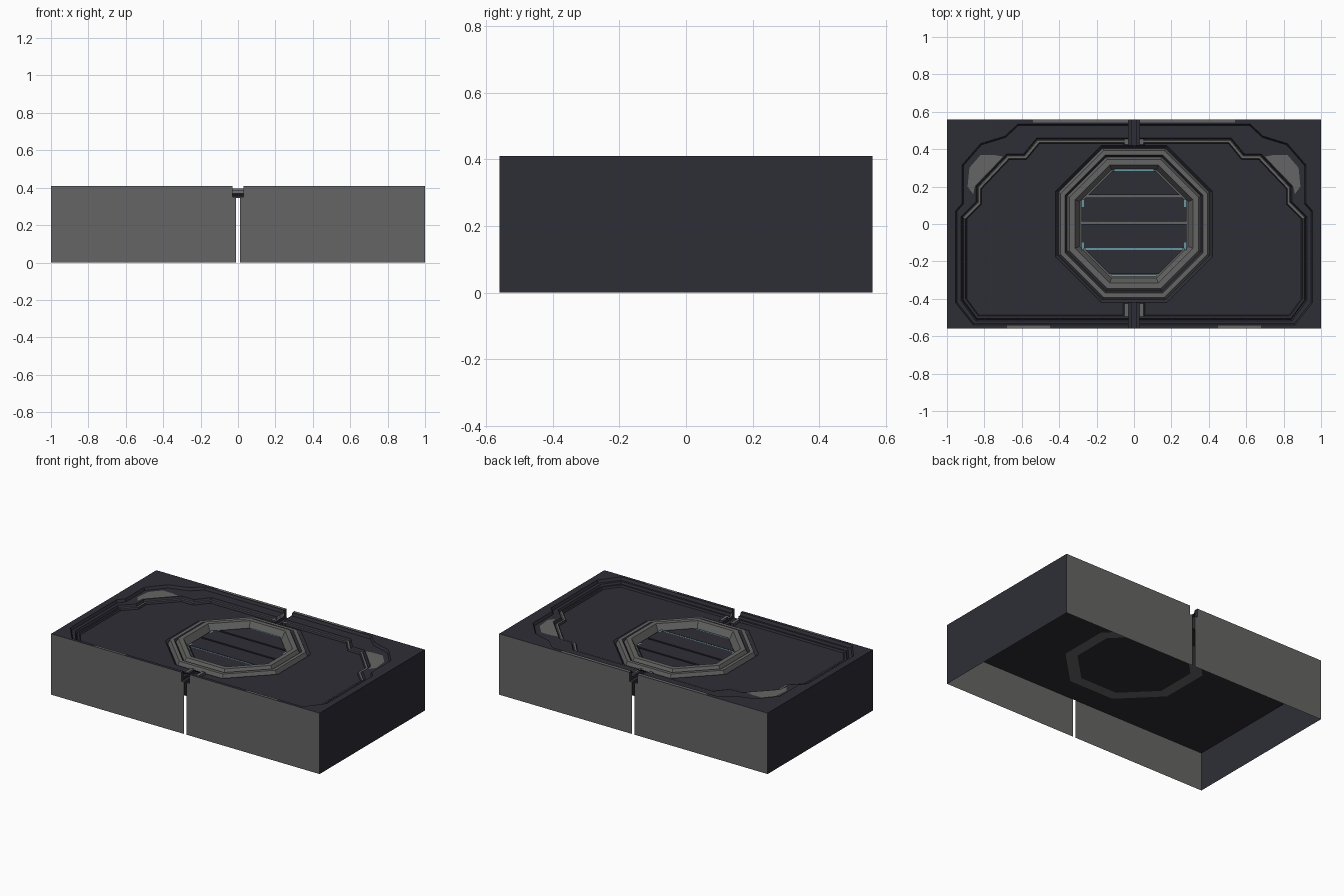
import bpy, math
from mathutils import Vector

if "Cube" in bpy.data.objects:
    bpy.data.objects.remove(bpy.data.objects["Cube"])

def mat(name, c):
    m = bpy.data.materials.new(name)
    m.diffuse_color = (*c, 1)
    m.use_nodes = True
    m.node_tree.nodes["Principled BSDF"].inputs["Base Color"].default_value = m.diffuse_color
    return m

MATS = [mat("dark slate", (0.027, 0.027, 0.037)),
        mat("grey metal", (0.130, 0.130, 0.128)),
        mat("teal light", (0.13, 0.32, 0.38))]
DARK, GREY, TEAL = 0, 1, 2
TOP, SHELF, PANEL, FLOOR = 0.41, 0.392, 0.37, 0.26
GX, SLIT = 0.03, 0.01          # half widths of centre channel and wall slit

def make(name, faces, mirror=False, down=False):
    """faces: list of (points, material index); horizontal normals are kept as given"""
    verts, polys = [], []
    for pts, _ in faces:
        polys.append(list(range(len(verts), len(verts) + len(pts))))
        verts += [tuple(p) for p in pts]
    me = bpy.data.meshes.new(name)
    me.from_pydata(verts, [], polys)
    for m in MATS:
        me.materials.append(m)
    for p, (_, mi) in zip(me.polygons, faces):
        p.material_index = mi
        nz = p.normal.z
        if (nz < -1e-4 and not down) or (nz > 1e-4 and down):
            p.flip()
    me.update()
    ob = bpy.data.objects.new(name, me)
    bpy.context.collection.objects.link(ob)
    if mirror:
        md = ob.modifiers.new("mirror", 'MIRROR')
        md.use_mirror_merge = False
    return ob

def at(pts, z):
    return [(x, y, z) for x, y in pts]

def rect(x0, y0, x1, y1, z):
    return at([(x0, y0), (x1, y0), (x1, y1), (x0, y1)], z)

def offset(pts, d):
    """mitred inward offset of an open counter-clockwise outline"""
    vs = [Vector(p) for p in pts]
    nrm = []
    for a, b in zip(vs, vs[1:]):
        t = (b - a).normalized()
        nrm.append(Vector((-t.y, t.x)))
    out = []
    for i, v in enumerate(vs):
        n0, n1 = nrm[max(i - 1, 0)], nrm[min(i, len(nrm) - 1)]
        out.append(tuple(v + (n0 + n1) * d / (1 + n0.dot(n1))))
    return out

def strip(a, za, b, zb, rule):
    return [([(*a[i], za), (*a[i + 1], za), (*b[i + 1], zb), (*b[i], zb)],
             rule((a[i][1] + a[i + 1][1]) / 2)) for i in range(len(a) - 1)]

def octagon(r):
    R = r / math.cos(math.pi / 8)
    return [(R * math.cos(math.pi / 8 + k * math.pi / 4),
             R * math.sin(math.pi / 8 + k * math.pi / 4)) for k in range(8)]

# outer and inner outlines of the right half of the deck
outer = [(GX, -.54), (.86, -.54), (.955, -.42), (.955, .07), (.92, .11),
         (.92, .315), (.82, .43), (.69, .47), (.62, .535), (GX, .535)]
inner = [(GX, -.518), (.845, -.518), (.925, -.41), (.925, .04), (.845, .12),
         (.845, .20), (.68, .375), (.59, .375), (.52, .46), (GX, .46)]
dark = lambda y: DARK
trim = lambda y: GREY if y > 0.05 else DARK

# outer walls, split by the centre slit
walls = []
for s in (-1, 1):
    y = .56 * s
    w = [(SLIT, y, 0), (1, y, 0), (1, y, TOP), (GX, y, TOP), (GX, y, .35), (SLIT, y, .35)]
    walls.append((w if s < 0 else w[::-1], GREY))
walls.append(([(1, -.56, 0), (1, .56, 0), (1, .56, TOP), (1, -.56, TOP)], DARK))
make("outer_walls", walls, mirror=True)

# flat rim around the deck
rim = [(GX, -.56), (1, -.56), (1, .56), (GX, .56)]
make("rim", [(at(rim + outer[::-1], TOP), DARK)], mirror=True)

# shelf one step down, with its bevel
o2 = offset(outer, .008)
shelf = strip(outer, TOP, o2, SHELF, dark)
shelf.append((at(o2 + inner[::-1], SHELF), DARK))
make("shelf", shelf, mirror=True)

# stepped trim moulding
prof = [(0, SHELF, None), (.012, .374, dark), (.018, .382, trim),
        (.036, .382, trim), (.044, PANEL, dark)]
mould = []
for (d0, z0, _), (d1, z1, rule) in zip(prof, prof[1:]):
    # front and side mouldings are narrower than the rear one
    mould += strip(offset(inner, d0 * .7), z0, offset(inner, d1 * .7), z1, rule)
make("trim_moulding", mould, mirror=True)

# main deck panel with octagonal notch
edge = offset(inner, .044 * .7)
half = [p for p in octagon(.42) if p[0] > 0]
half.sort(key=lambda p: p[1])
notch = [(GX, -.42)] + half + [(GX, .42)]
make("deck_panel", [(at(edge + notch[::-1], PANEL), DARK)], mirror=True)

# centre channel: sides, floor and raised lips
chan = []
for s in (-1, 1):
    a, b = sorted((.41 * s, .56 * s))
    c, d = sorted((.535 * s, .56 * s))
    chan += [(rect(SLIT, a, GX, b, .35), DARK),
             ([(GX, a, .35), (GX, a, PANEL), (GX, b, PANEL), (GX, b, .35)], DARK),
             ([(GX, c, PANEL), (GX, c, TOP), (GX, d, TOP), (GX, d, PANEL)], DARK),
             ([(SLIT, a, FLOOR), (SLIT, a, .35), (SLIT, b, .35), (SLIT, b, FLOOR)], DARK)]
    e, f = sorted((.425 * s, .50 * s))
    chan += [(rect(GX, e, GX + .02, f, PANEL + .012), GREY),
             ([(GX + .02, e, PANEL + .012), (GX + .02, f, PANEL + .012),
               (GX + .03, f, PANEL), (GX + .03, e, PANEL)], DARK)]
make("centre_channel", chan, mirror=True)

# worn grey plates on the rear corners and edges
make("corner_patch", [(at([(.86, .16), (.89, .20), (.88, .30), (.82, .37), (.75, .37),
                           (.70, .36), (.85, .205)], SHELF + .003), GREY)], mirror=True)
make("edge_patch", [(rect(GX, .542, .54, .558, TOP + .001), GREY),
                    (rect(.45, -.558, .68, -.543, TOP + .001), GREY)], mirror=True)

# octagonal frame, turned from a stepped profile
ring = [(.42, PANEL, DARK), (.405, .352, DARK), (.392, .385, GREY), (.37, .385, GREY),
        (.358, .370, DARK), (.345, .397, GREY), (.315, .397, GREY), (.29, .345, GREY)]
faces = []
for (r0, z0, _), (r1, z1, mi) in zip(ring, ring[1:]):
    a, b = octagon(r0), octagon(r1)
    for k in range(8):
        j = (k + 1) % 8
        faces.append(([(*a[k], z0), (*a[j], z0), (*b[j], z1), (*b[k], z1)], mi))
make("octagon_frame", faces)

# grille base and four slats clipped to the octagon
make("grille_base", [(at(octagon(.29), .345), GREY)])
wid = lambda y: min(.282, .400 - abs(y))
slats, lights = [], []
for k in range(4):
    y0, y1 = -.268 + .141 * k, -.140 + .141 * k
    ys = sorted([y0, y1] + [v for v in (-.118, .118) if y0 < v < y1])
    loop = [(wid(y), y) for y in ys] + [(-wid(y), y) for y in reversed(ys)]
    slats.append((at(loop, .362), DARK))
    for a, b in zip(loop, loop[1:] + loop[:1]):
        slats.append(([(*a, .345), (*b, .345), (*b, .362), (*a, .362)], DARK))
make("grille_slats", slats)
for y in (-.275, -.134, .287):
    w = wid(y) - .005
    lights.append((rect(-w, y - .006, w, y + .006, .360), TEAL))
for s in (-1, 1):
    for y in (-.12, .11):
        x = s * .28
        lights.append((rect(min(x, x - s * .012), y - .02, max(x, x - s * .012), y + .02, .3635), TEAL))
make("grille_lights", lights)

# underside plate with frame and slat pattern
make("underside_plate", [(rect(-1, -.56, 1, .56, FLOOR), DARK)], down=True)
a, b = octagon(.40), octagon(.33)
under = [(at([a[k], a[(k + 1) % 8], b[(k + 1) % 8], b[k]], FLOOR - .002), GREY) for k in range(8)]
for y in (-.21, -.07, .07, .21):
    w = wid(abs(y) + .04) - .01
    under.append((at([(-w, y - .045), (w, y - .045), (w + .02, y), (w, y + .045),
                      (-w, y + .045), (-w - .02, y)], FLOOR - .002), DARK))
make("underside_pattern", under, down=True)
